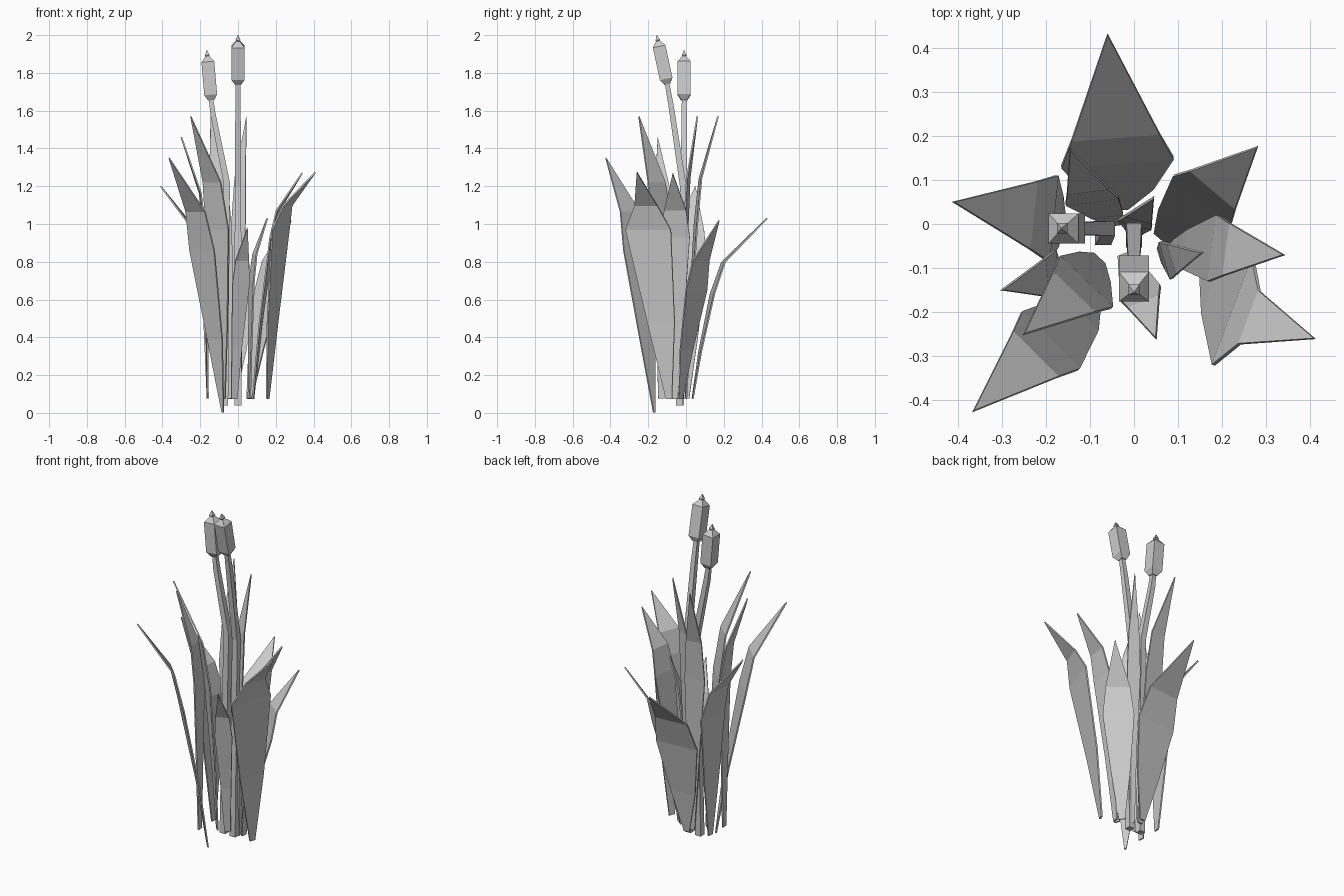
import bpy, bmesh
from mathutils import Vector

if "Cube" in bpy.data.objects:
    bpy.data.objects.remove(bpy.data.objects["Cube"])


def make_object(name, bm):
    bmesh.ops.recalc_face_normals(bm, faces=bm.faces)
    me = bpy.data.meshes.new(name)
    bm.to_mesh(me)
    bm.free()
    ob = bpy.data.objects.new(name, me)
    bpy.context.collection.objects.link(ob)
    return ob


def blade(name, base, left, right, shoulder_z, tip, base_z=0.075, fold_width=0.78, foot_half=0.017):
    """Flat pointed leaf: narrow foot, wide shoulder, fold, then tip."""
    l, r = Vector((*left, shoulder_z)), Vector((*right, shoulder_z))
    mid, half = (l + r) / 2, (r - l) / 2
    foot, tip = Vector((*base, base_z)), Vector(tip)
    waist = foot.lerp(mid, 0.38)
    waist.z = foot.z + 0.45 * (shoulder_z - foot.z)
    fold = mid.lerp(tip, 0.2)
    fold.z = shoulder_z + 0.42 * (tip.z - shoulder_z)
    sections = [(foot, half.normalized() * foot_half), (waist, half * 0.6),
                (mid, half), (fold, half * fold_width)]
    bm = bmesh.new()
    rows = [(bm.verts.new(c - h), bm.verts.new(c + h)) for c, h in sections]
    for (a, b), (c, d) in zip(rows, rows[1:]):
        bm.faces.new((a, b, d, c))
    bm.faces.new((*rows[-1], bm.verts.new(tip)))
    ob = make_object(name, bm)
    m = ob.modifiers.new("thickness", 'SOLIDIFY')
    m.thickness, m.offset = 0.008, 0


def square_loft(name, rings):
    """Four-sided loft through (centre, half width) rings."""
    pts = [Vector(p) for p, _ in rings]
    bm = bmesh.new()
    loops = []
    for i, (_, h) in enumerate(rings):
        axis = (pts[min(i + 1, len(pts) - 1)] - pts[max(i - 1, 0)]).normalized()
        side = Vector((0, 1, 0)).cross(axis).normalized()
        front = axis.cross(side)
        loops.append([bm.verts.new(pts[i] + (side * a + front * b) * h)
                      for a, b in ((-1, -1), (1, -1), (1, 1), (-1, 1))])
    for lo, hi in zip(loops, loops[1:]):
        for k in range(4):
            n = (k + 1) % 4
            bm.faces.new((lo[k], lo[n], hi[n], hi[k]))
    bm.faces.new(loops[0][::-1])
    bm.faces.new(loops[-1])
    make_object(name, bm)


def reed(label, path, head_end):
    # bent square stalk
    square_loft("stalk_" + label, [(p, h) for p, h in zip(path, (.018, .017, .014, .012))])
    # seed head with pointed ends, then the small spike above it
    start, end = Vector(path[-1]), Vector(head_end)
    profile = [(0, .016), (.11, .034), (.77, .034), (.88, .010),
               (.90, .012), (1, .001)]
    square_loft("seed_head_" + label, [(start.lerp(end, t), h) for t, h in profile])


reed("tall", [(0, -.035, .04), (0, -.015, 1.2), (0, -.078, 1.62), (0, -.099, 1.74)],
     (0, -.155, 2.0))
reed("short", [(-.07, -.03, .04), (-.06, -.01, 1.22), (-.132, -.01, 1.58), (-.142, -.01, 1.655)],
     (-.165, -.01, 1.92))

# leaves: foot xy, shoulder left xy, shoulder right xy, shoulder z, tip
leaves = [
    ((-.03, .035), (-.165, .13), (.09, .15), .63, (-.06, .43, 1.03)),
    ((.06, -.03), (.09, .11), (.22, .0), .65, (.28, .175, 1.02)),
    ((.08, -.06), (.19, .02), (.17, -.13), .93, (.34, -.07, 1.27)),
    ((.06, -.07), (.06, -.04), (.085, -.125), .70, (.155, -.065, 1.03)),
    ((-.02, -.07), (-.03, -.175), (.06, -.14), .68, (.05, -.26, .98)),
    ((-.08, -.08), (-.17, -.075), (-.05, -.19), .97, (-.25, -.25, 1.57)),
    ((-.16, -.13), (-.18, -.06), (-.17, -.17), .95, (-.30, -.15, 1.46)),
    ((-.16, .0), (-.175, .11), (-.195, -.085), .80, (-.41, .05, 1.2)),
    ((-.04, .0), (-.155, .045), (-.035, .06), 1.0, (-.145, .17, 1.57)),
    ((.0, -.02), (-.035, .01), (.04, -.01), 1.0, (.045, .06, 1.57)),
]
for i, spec in enumerate(leaves):
    blade(f"leaf_{i + 1}", *spec)
# broad leaf on the right with a pinched tip
blade("leaf_right_broad", (.157, -.09), (.27, -.08), (.18, -.32), .97,
      (.41, -.26, 1.275), fold_width=0.5)
# outermost front leaf reaches the ground
blade("leaf_front_outer", (-.08, -.168), (-.255, -.20), (-.125, -.33), .86,
      (-.365, -.425, 1.35), base_z=0.002, foot_half=0.006)
